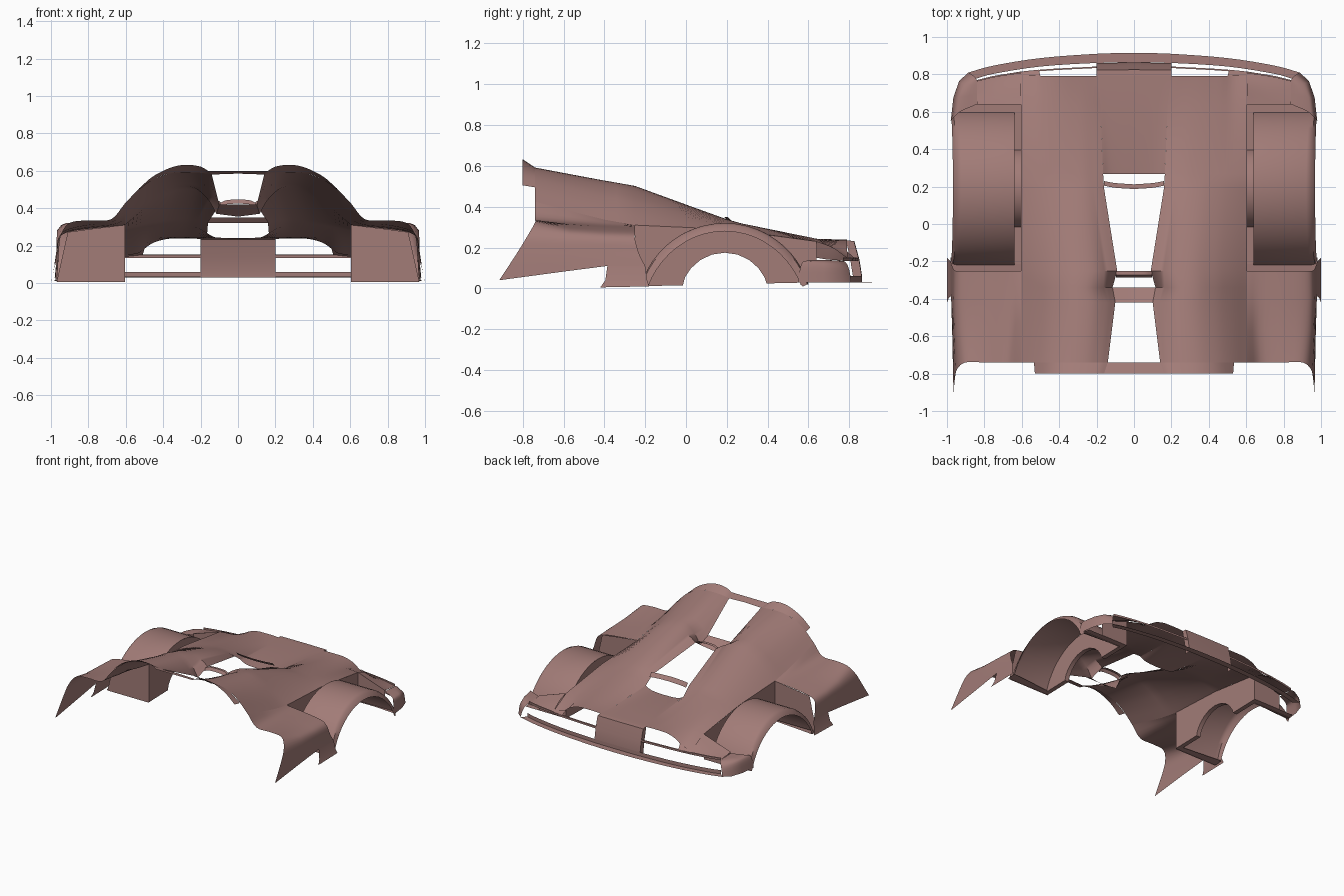
import bpy, bmesh, math
from mathutils import Vector


def curve(pts, n=4):
    """Smooth row of points through the given ones."""
    p = [Vector(q) for q in pts]
    p = [2 * p[0] - p[1]] + p + [2 * p[-1] - p[-2]]
    out = []
    for i in range(1, len(p) - 2):
        a, b, c, d = p[i - 1:i + 3]
        for k in range(n):
            t = k / n
            out.append(0.5 * (2 * b + (c - a) * t + (2 * a - 5 * b + 4 * c - d) * t * t
                              + (3 * b - a - 3 * c + d) * t ** 3))
    return out + [p[-2]]


mat = bpy.data.materials.new("body_paint")
mat.diffuse_color = (0.36, 0.20, 0.185, 1)


def loft(name, rows, angle=35):
    """Skin equal-length rows of points, mirrored to the other side."""
    bm = bmesh.new()
    g = [[bm.verts.new(p) for p in r] for r in rows]
    for r, s in zip(g, g[1:]):
        for i in range(len(r) - 1):
            bm.faces.new((r[i], r[i + 1], s[i + 1], s[i]))
    bmesh.ops.remove_doubles(bm, verts=bm.verts, dist=0.0005)
    bmesh.ops.recalc_face_normals(bm, faces=bm.faces)
    me = bpy.data.meshes.new(name)
    bm.to_mesh(me)
    bm.free()
    me.materials.append(mat)
    ob = bpy.data.objects.new(name, me)
    bpy.context.collection.objects.link(ob)
    m = ob.modifiers.new("mirror", 'MIRROR')
    m.merge_threshold = 0.0005
    for o in bpy.context.selected_objects:
        o.select_set(False)
    ob.select_set(True)
    bpy.context.view_layer.objects.active = ob
    bpy.ops.object.shade_smooth_by_angle(angle=math.radians(angle))
    return ob


# Engine deck: twin humps flaring down to the tail
T = [0, .1, .25, .45, .65, .82, 1]
stations = [
    (-.74, .14, [.58, .588, .592, .588, .56, .51, .425]),
    (-.42, .10, [.42, .475, .525, .527, .483, .42, .34]),
    (-.34, .115, [.37, .45, .51, .513, .468, .405, .325]),
    (-.25, .09, [.43, .465, .497, .497, .45, .388, .31]),
    (.19, .16, [.325, .333, .342, .338, .325, .31, .29]),
    (.27, .165, [.265, .29, .315, .318, .308, .295, .28]),
    (.64, .18, [.24, .241, .243, .243, .24, .236, .23]),
    (.79, .2, [.235, .238, .238, .235, .21, .16, .15])]
loft("engine_deck", [curve([(c + t * (.605 - c), y, z) for t, z in zip(T, zs)])
                     for y, c, zs in stations])

# Raised lip along the front of the humps
lip_x = [.16, .2, .27, .35, .45, .53]
loft("front_lip", [
    curve([(x, -.8, z) for x, z in zip(lip_x, [.60, .622, .632, .62, .573, .505])]),
    curve([(x, -.74, z) for x, z in zip([.14, .187, .256, .35, .442, .535], [.58, .588, .592, .588, .56, .495])])])
loft("front_bar", [[(0, -.8, .60), (.16, -.8, .60)], [(0, -.74, .585), (.14, -.74, .58)]])

# Centre bridges between the windows and vents
loft("upper_bridge", [[(0, -.42, .42), (.10, -.42, .42)], [(0, -.34, .355), (.115, -.34, .37)]])
loft("vent_lip", [curve([(0, y, z), (.06, y, z - .004), (.095, y, z - .018)])
                  for y, z in ((-.285, .425), (-.272, .447), (-.25, .445))])
loft("lower_bridge", [curve([(0, y, z), (.1, y + .007, z), (.161, y + .018, z)])
                      for y, z in ((.187, .35), (.212, .322))])

# Tail deck between the humps
loft("tail_deck", [curve([(0, y, z), (c * .5, y, z * .9 + e * .1), (c * .8, y, z * .6 + e * .4), (c, y, e)])
                   for y, c, z, e in ((.268, .165, .235, .267), (.4, .17, .24, .256),
                                      (.64, .18, .24, .24), (.79, .2, .235, .235))])
# Tail block with side cheeks
block = [(.79, .235), (.825, .232), (.85, .14), (.863, .06), (.863, .03)]
loft("tail_block", [[(0, y, z), (.2, y - .002, z), (.2, max(y - .045, .785), z)] for y, z in block])

# Front fender and side panel with swept spike
loft("front_fender", [
    curve([(.605, -.74, .425), (.68, -.74, .34), (.8, -.74, .335), (.9, -.74, .322),
           (.945, -.775, .26), (.958, -.83, .17), (.965, -.915, .04)]),
    curve([(.605, -.57, .38), (.67, -.57, .327), (.8, -.57, .31), (.91, -.57, .285),
           (.955, -.57, .25), (.967, -.58, .17), (.972, -.58, .085)]),
    curve([(.605, -.4, .337), (.67, -.4, .312), (.8, -.4, .297), (.91, -.4, .277),
           (.958, -.4, .245), (.97, -.395, .18), (.978, -.385, .11)]),
    curve([(.605, -.25, .31), (.67, -.25, .303), (.8, -.25, .29), (.91, -.25, .272),
           (.955, -.25, .24), (.97, -.23, .17), (.98, -.2, .11)])])
loft("side_sill", [[(.978, -.385, .11), (.99, -.395, .04), (1.0, -.42, .005)],
                   [(.98, -.2, .11), (.99, -.19, .04), (1.0, -.18, .01)]])


# Wheel housing
def arc(y, half, top, base):
    """Height of a circular arch centred on the axle at y = 0.19."""
    r = (half * half + (top - base) ** 2) / (2 * (top - base))
    d = min(abs(y - .19), half)
    return top - r + math.sqrt(r * r - d * d)


def deck_edge(y):
    return .31 - (y + .25) * .045 if y < .19 else .29 - (y - .19) * .133


def well_bottom(y):
    return arc(y, .205, .175, .03) if abs(y - .19) < .2049 else .01 + .02 * (y + .25) / .9


hole = [.19 - .205 * math.cos(math.pi * k / 10) for k in range(11)]
wall_y = [-.25] + hole + [.5, .64]
loft("wheel_box_inner_wall", [[(.605, y, well_bottom(y)), (.605, y, deck_edge(y))] for y in wall_y])
loft("axle_hole_flange", [[(.605, y, well_bottom(y)), (.64, y, well_bottom(y))]
                          for y in [-.25] + hole + [.64]])
arch_y = [.19 - .41 * math.cos(math.pi * k / 24) for k in range(25)]
plate_y = sorted(set(arch_y[:8] + hole + arch_y[-8:]))
loft("wheel_well_plate", [[(.64, y, min(well_bottom(y), arc(y, .41, .32, .02))),
                           (.64, y, arc(y, .41, .32, .02))] for y in plate_y])

# Arch liner with flared outer rim
rows = []
for y in arch_y:
    z = arc(y, .41, .32, .02)
    out = .025 * (1 - z / .32)
    rows.append([(.64, y, z), (.92 + out, y, z), (.945 + out, .19 + (y - .19) * .985, z - .01 * z / .32),
                 (.968 + out * .4, .19 + (y - .19) * .94, max(z - .04, .01))])
loft("wheel_arch", rows, 50)

# Front and rear walls and floor lips of the wheel housing
loft("wheel_box_front_wall", [[(x, -.25, .005), (xt, -.25, z)] for x, xt, z in
                              ((.605, .605, .31), (.8, .78, .29), (.97, .91, .272))])
loft("wheel_box_front_lip", [[(.605, -.25, .01), (.98, -.25, .01)], [(.605, -.215, .015), (.98, -.18, .015)]])
loft("wheel_box_rear_lip", [[(.605, .595, .03), (.97, .57, .03)], [(.605, .64, .03), (.96, .64, .03)]])
loft("wheel_box_rear_wall", [[(.605, .64, .03), (.605, .64, .23)], [(.84, .64, .03), (.84, .64, .15)]])

# Tail corner recess and rear quarter
loft("tail_recess", [curve([(.605, .64, .23), (.605, .72, .2), (.605, .79, .15), (.605, .815, .14)]),
                     curve([(.72, .64, .19), (.72, .7, .165), (.72, .77, .145), (.72, .797, .137)]),
                     curve([(.84, .64, .15), (.84, .69, .142), (.84, .74, .138), (.84, .77, .135)])])
loft("rear_quarter", [
    curve([(.84, .64, .14), (.93, .60, .137), (.967, .565, .12), (.98, .55, .03)]),
    curve([(.84, .69, .138), (.92, .68, .137), (.952, .675, .115), (.966, .675, .03)]),
    curve([(.84, .74, .136), (.89, .745, .135), (.925, .755, .11), (.935, .765, .03)]),
    curve([(.84, .77, .135), (.85, .785, .125), (.87, .80, .09), (.885, .81, .03)])])

# Bumper: upright band with a flat lip, and the thin bar above the slot
outer = curve([(0, .915, 0), (.2, .91, 0), (.5, .887, 0), (.75, .847, 0), (.885, .81, 0)])
inner = curve([(0, .863, 0), (.2, .861, 0), (.5, .842, 0), (.75, .803, 0), (.85, .775, 0)])
loft("bumper_band", [[(i.x, i.y, .06), (i.x, i.y, .031), (o.x, o.y, .03)]
                     for i, o in zip(inner, outer)])
bar = curve([(.2, .842, 0), (.5, .825, 0), (.72, .797, 0), (.84, .77, 0)])
loft("slot_bar", [[(p.x, p.y - .008, .152), (p.x, p.y, .15), (p.x, p.y, .135)] for p in bar])
loft("tail_filler", [[(.5, .79, .18), (.51, .825, .15)], [(.605, .79, .15), (.605, .815, .14)]])
